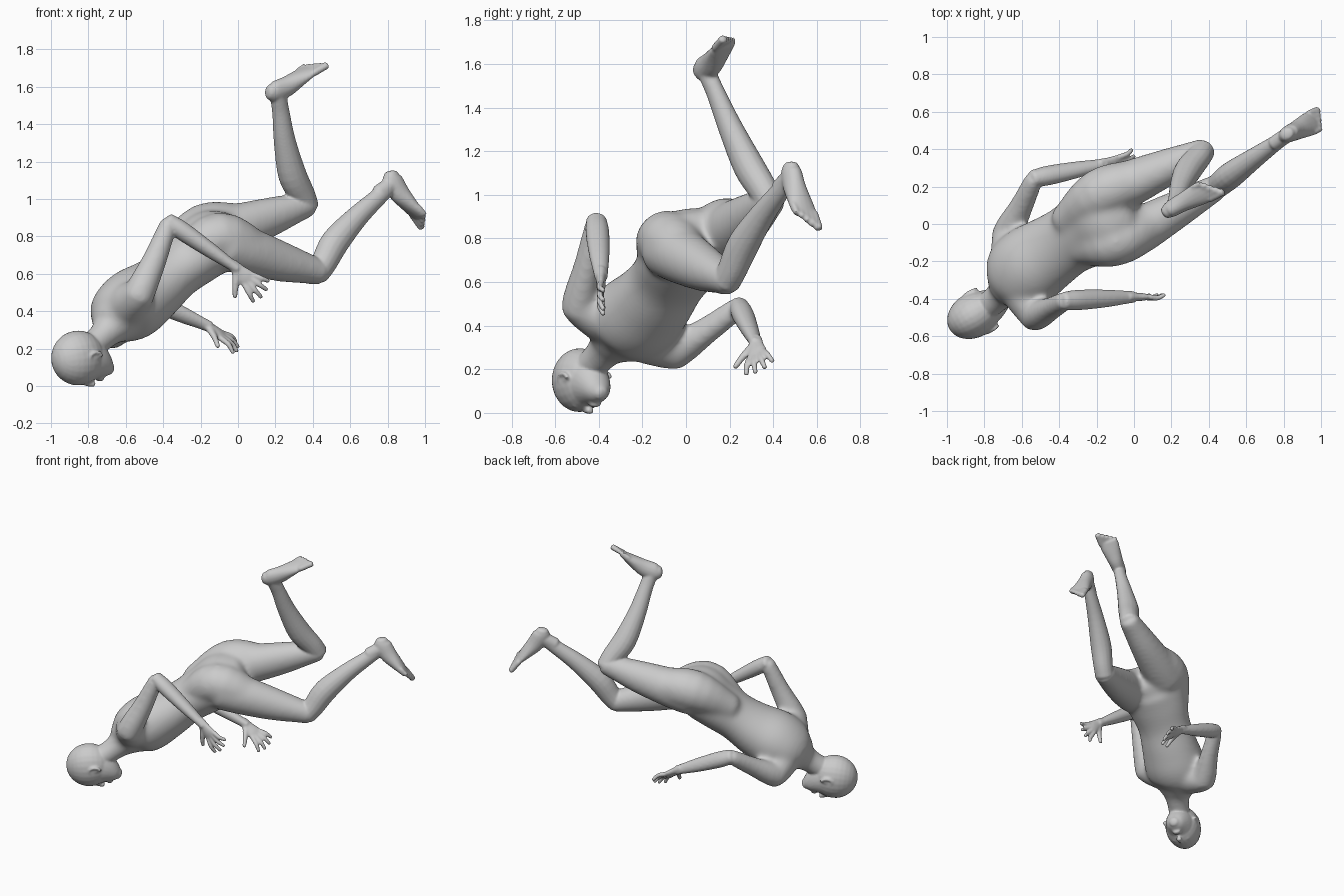
import bpy
import bmesh
import math
from mathutils import Vector, Matrix

if "Cube" in bpy.data.objects:
    bpy.data.objects.remove(bpy.data.objects["Cube"])

ACROSS = Vector((1, 0, 0))


def ring(point, width, depth):
    return Vector((*point, width, depth))


def spline(keys, steps=4):
    keys = [keys[0] * 2 - keys[1]] + keys + [keys[-1] * 2 - keys[-2]]
    result = []
    for a, b, c, d in zip(keys, keys[1:], keys[2:], keys[3:]):
        for i in range(steps):
            t = i / steps
            result.append(b + (c - a) * (t / 2)
                          + (a * 2 - b * 5 + c * 4 - d) * (t * t / 2)
                          + (b * 3 - a - c * 3 + d) * (t ** 3 / 2))
    return result + [keys[-2]]


def loft(bm, keys, side, side_end=None, sides=16):
    """Closed tube of elliptical rings with softly domed ends."""
    path = spline(keys)
    side_end = side_end or side
    last = len(path) - 1
    rings = []

    def add_ring(center, tangent, across, width, depth):
        x = (across - tangent * across.dot(tangent)).normalized()
        y = tangent.cross(x)
        angles = [math.tau * i / sides for i in range(sides)]
        rings.append([bm.verts.new(center + x * (width * math.cos(a))
                                   + y * (depth * math.sin(a))) for a in angles])

    def dome(key, tangent, across, sign, angles):
        reach = min(key[3], key[4]) / 2
        for a in angles:
            add_ring(Vector(key[:3]) + tangent * (sign * reach * math.sin(a)), tangent,
                     across, key[3] * math.cos(a), key[4] * math.cos(a))

    for i, key in enumerate(path):
        before, after = path[max(i - 1, 0)], path[min(i + 1, last)]
        tangent = (Vector(after[:3]) - Vector(before[:3])).normalized()
        across = side.lerp(side_end, i / last)
        if i == 0:
            dome(key, tangent, across, -1, (1.3, 0.9, 0.45))
        add_ring(Vector(key[:3]), tangent, across, key[3], key[4])
        if i == last:
            dome(key, tangent, across, 1, (0.45, 0.9, 1.3))
    for low, high in zip(rings, rings[1:]):
        for i in range(sides):
            j = (i + 1) % sides
            bm.faces.new((low[i], low[j], high[j], high[i]))
    bm.faces.new(rings[0])
    bm.faces.new(rings[-1])


def ball(bm, center, radii):
    matrix = Matrix.Translation(center) @ Matrix.Diagonal((*radii, 1))
    bmesh.ops.create_uvsphere(bm, u_segments=24, v_segments=14, radius=1, matrix=matrix)


def place(bm, earlier, origin, x, z):
    """Move everything built since the earlier vertices into a local frame."""
    z = z.normalized()
    x = (x - z * x.dot(z)).normalized()
    axes = Matrix((x, z.cross(x), z)).transposed().to_4x4()
    bmesh.ops.transform(bm, matrix=Matrix.Translation(origin) @ axes,
                        verts=[v for v in bm.verts if v not in earlier])


def fuse(name, bm, voxel, smoothing):
    """Blend overlapping volumes into one smooth skin."""
    bmesh.ops.recalc_face_normals(bm, faces=bm.faces)
    mesh = bpy.data.meshes.new(name)
    bm.to_mesh(mesh)
    bm.free()
    obj = bpy.data.objects.new(name, mesh)
    bpy.context.collection.objects.link(obj)
    skin = obj.modifiers.new("skin", 'REMESH')
    skin.mode = 'VOXEL'
    skin.voxel_size = voxel
    skin.use_smooth_shade = True
    soften = obj.modifiers.new("soften", 'SMOOTH')
    soften.factor = .5
    soften.iterations = smoothing
    return obj


def segment(bm, joints, index, profile):
    a, b, c = joints
    hinge = (b - a).cross(c - b).normalized()
    start, end = joints[index], joints[index + 1]
    back = hinge.cross(end - start).normalized()
    loft(bm, [ring(start + (end - start) * t + back * shift, w, d)
              for t, shift, w, d in profile], hinge)


def hand(bm, wrist, direction, thumb_side):
    earlier = set(bm.verts)
    loft(bm, [ring((0, 0, z), w, d) for z, w, d in
              ((-.03, .031, .027), (.03, .038, .023), (.07, .047, .021), (.1, .044, .016))], ACROSS)
    for i, length in enumerate((.105, .115, .11, .09)):
        angle = .34 - .23 * i
        base = Vector((.034 - .023 * i, 0, .09))
        aim = Vector((math.sin(angle), 0, math.cos(angle))) * length
        droop = Vector((0, .012, 0))
        loft(bm, [ring(base, .016, .016), ring(base + aim * .55 - droop / 2, .0145, .0145),
                  ring(base + aim + droop, .012, .012)], ACROSS, sides=10)
    loft(bm, [ring((.02, 0, .02), .024, .02), ring((.07, 0, .06), .018, .016),
              ring((.118, .01, .1), .013, .013)], ACROSS, sides=10)
    place(bm, earlier, wrist, thumb_side, direction)


def foot(bm, ankle, shin_axis, toes, side):
    earlier = set(bm.verts)
    loft(bm, [ring((0, y, z), w, d) for y, z, w, d in
              ((.05, -.043, .034, .04), (.015, -.032, .044, .058), (-.06, -.032, .05, .056),
               (-.13, -.046, .059, .043), (-.19, -.059, .066, .029), (-.225, -.066, .062, .02))],
         ACROSS)
    loft(bm, [ring((0, 0, z), .041, .046) for z in (.08, .01, -.04)], ACROSS)
    for i in range(5):
        radius = .022 - .002 * i
        across = side * (.025 * i - .048)
        start = -.215 + .01 * i
        loft(bm, [ring((across, start - reach * (1 - .1 * i), -.066 - reach / 8),
                       radius, radius * .9) for reach in (0, .045, .085)], ACROSS, sides=10)
    lateral = toes.cross(shin_axis)
    place(bm, earlier, ankle, lateral, lateral.cross(-toes))


# Joints, measured as (shoulder, elbow, wrist) and (hip, knee, ankle)
left_arm = [Vector(p) for p in ((-.53, -.495, .485), (-.365, -.41, .875), (-.01, -.39, .63))]
right_arm = [Vector(p) for p in ((-.68, -.055, .275), (-.53, .245, .485), (-.16, .32, .32))]
left_leg = [Vector(p) for p in ((-.07, -.09, .755), (.43, .19, .61), (.81, .47, 1.07))]
right_leg = [Vector(p) for p in ((-.15, .16, .8), (.365, .385, .97), (.215, .1, 1.55))]
chest_side = Vector((.36, -.9, .3))
hip_side = Vector((.46, -.88, -.12))
forward = Vector((.64, 0, -.77))

# Torso and neck
trunk = bmesh.new()
loft(trunk, [ring(p, w, d) for p, w, d in (
    ((-.675, -.34, .33), .13, .12), ((-.63, -.285, .385), .205, .172),
    ((-.55, -.22, .445), .215, .19), ((-.445, -.15, .52), .198, .168),
    ((-.345, -.085, .605), .188, .15), ((-.24, -.025, .69), .21, .16),
    ((-.14, .025, .77), .222, .172), ((-.05, .07, .8), .18, .135))],
    chest_side, hip_side, sides=28)
loft(trunk, [ring(p, r, r) for p, r in (((-.82, -.47, .18), .076),
     ((-.72, -.385, .27), .08), ((-.64, -.31, .36), .125))], chest_side)

# Upper limbs, with shoulder and seat muscles running into the torso
upper_arm = ((-.05, 0, .078, .083), (.15, 0, .079, .081), (.5, .004, .063, .067),
             (.85, 0, .056, .055), (1, 0, .052, .051))
thigh = ((0, 0, .13, .135), (.25, 0, .125, .131), (.6, -.003, .102, .11),
         (.9, 0, .08, .082), (1.02, 0, .072, .072))
for arm in (left_arm, right_arm):
    segment(trunk, arm, 0, upper_arm)
    inner = Vector((-.62, -.275, .4))
    loft(trunk, [ring(inner.lerp(arm[0], t), r, r) for t, r in
                 ((.2, .13), (.6, .115), (1, .085))], forward)
for leg, sign in ((left_leg, 1), (right_leg, -1)):
    segment(trunk, leg, 0, thigh)
    loin = Vector((-.31, -.06, .67)) + hip_side * (sign * .08) - forward * .035
    seat = leg[0] - forward * .05
    loft(trunk, [ring(loin, .09, .09), ring(seat, .138, .138),
                 ring(leg[0].lerp(leg[1], .35), .115, .115)], hip_side)
blended = fuse("trunk", trunk, .016, 14)

# Carry the softened trunk over as the base of the whole figure
body = bmesh.new()
body.from_mesh(blended.evaluated_get(bpy.context.evaluated_depsgraph_get()).to_mesh())
bpy.data.meshes.remove(blended.data)

# Lower limbs, hands and feet
forearm = ((-.02, 0, .048, .044), (.2, 0, .055, .05), (.6, 0, .048, .041),
           (.9, 0, .036, .03), (1.02, 0, .032, .027))
shin = ((-.02, 0, .065, .065), (.1, .01, .067, .071), (.3, .035, .071, .077),
        (.6, .029, .056, .06), (.85, .009, .043, .048), (1, 0, .039, .046))
for arm in (left_arm, right_arm):
    segment(body, arm, 1, forearm)
for leg in (left_leg, right_leg):
    segment(body, leg, 1, shin)
hand(body, left_arm[2], Vector((.74, 0, -.68)), Vector((-.7, 0, -.72)))
hand(body, right_arm[2], Vector((.17, .015, -.12)), Vector((-.2, -.85, -.35)))
foot(body, left_leg[2], left_leg[2] - left_leg[1], Vector((.48, .2, -.87)), 1)
foot(body, right_leg[2], right_leg[2] - right_leg[1], Vector((.8, .46, .35)), -1)

# Head with nose, lips, eyes and ears
earlier = set(body.verts)
ball(body, (0, 0, 0), (.12, .147, .152))
loft(body, [ring((0, y, z), w, d) for y, z, w, d in (
    (-.085, -.19, .034, .032), (-.07, -.162, .062, .06), (-.04, -.11, .088, .1),
    (-.015, -.05, .104, .127), (0, .02, .117, .144))], ACROSS, sides=24)
loft(body, [ring((0, -.133, -.005), .011, .011), ring((0, -.144, -.045), .014, .016),
            ring((0, -.15, -.077), .02, .017)], ACROSS)
for z in (-.114, -.13):
    ball(body, (0, -.127, z), (.028, .014, .011))
for sign in (-1, 1):
    ball(body, (sign * .042, -.112, -.03), (.023, .022, .014))
    ball(body, (sign * .105, 0, -.045), (.012, .02, .03))
    rim = [Vector((sign * (.113 + .006 * math.sin(a)), .025 * math.sin(a),
                   .037 * math.cos(a) - .045)) for a in (-.7, 0, .7, 1.4, 2.2, 3.1)]
    loft(body, [ring(p, .01, .01) for p in rim], ACROSS, sides=8)
place(body, earlier, Vector((-.855, -.487, .15)), Vector((.53, -.85, 0)),
      Vector((-.85, -.5, -.12)))
fuse("body", body, .007, 6)
